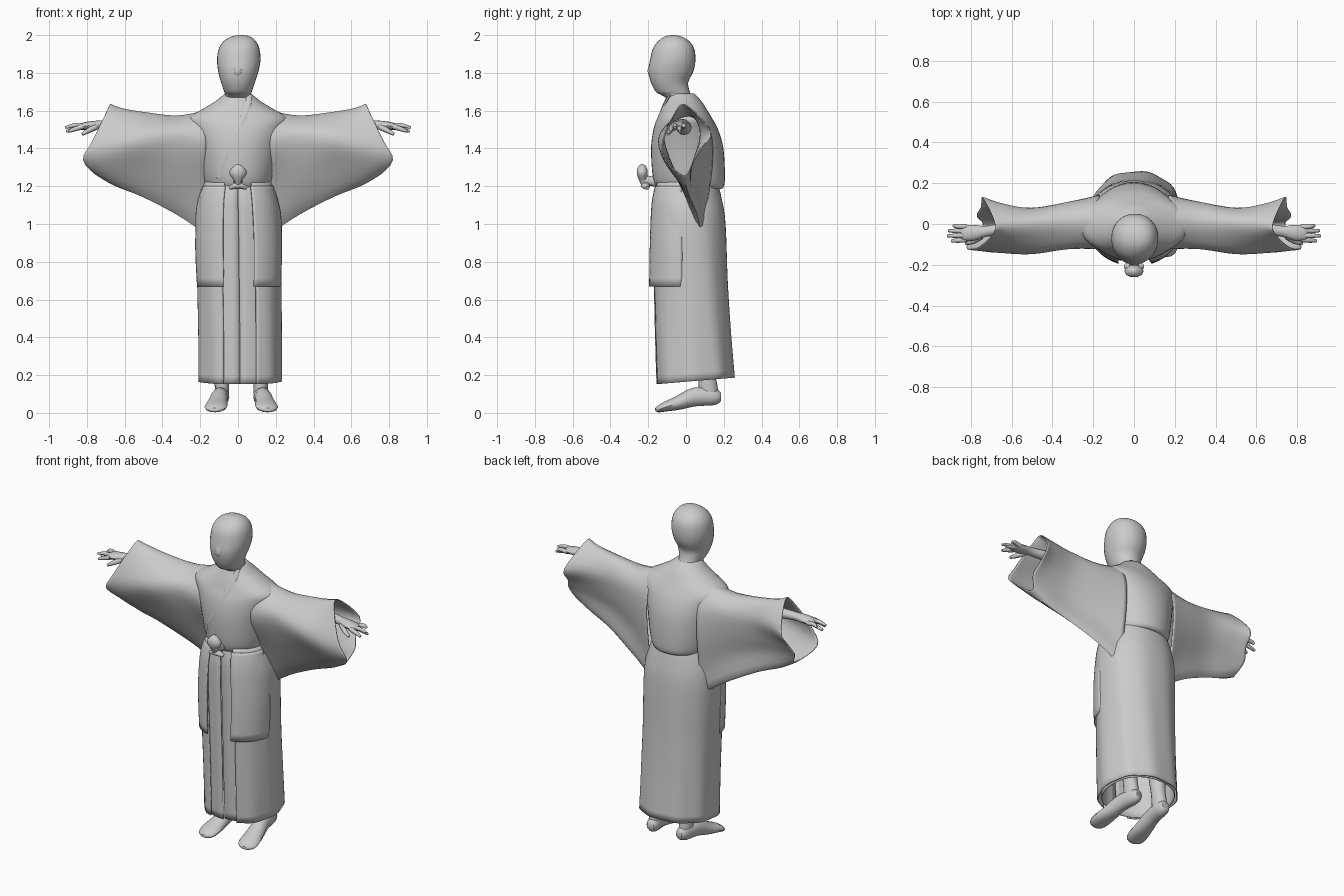
import bpy, bmesh, math
from mathutils import Vector

if "Cube" in bpy.data.objects:
    bpy.data.objects.remove(bpy.data.objects["Cube"])

grey = bpy.data.materials.new("stone grey")
grey.use_nodes = True
COLOUR = (0.6, 0.6, 0.6, 1)
grey.diffuse_color = COLOUR
grey.node_tree.nodes["Principled BSDF"].inputs["Base Color"].default_value = COLOUR


def spline(pts, n, closed=False):
    """Smooth curve through tuples of any length, n steps per span."""
    out, count = [], len(pts)
    pick = (lambda i: pts[i % count]) if closed else (lambda i: pts[max(0, min(count - 1, i))])
    for i in range(count if closed else count - 1):
        quad = [pick(i + k) for k in (-1, 0, 1, 2)]
        for s in range(n):
            t = s / n
            out.append(tuple(
                b + t * ((c - a) + t * ((2 * a - 5 * b + 4 * c - d) + t * (3 * b - 3 * c + d - a))) / 2
                for a, b, c, d in zip(*quad)))
    return out if closed else out + [tuple(pts[-1])]


def loft(name, rows, closed=True, caps=False, thick=0):
    """Skin a list of point rows."""
    bm = bmesh.new()
    grid = [[bm.verts.new(p) for p in row] for row in rows]
    n = len(grid[0])
    for lo, hi in zip(grid, grid[1:]):
        for i in range(n if closed else n - 1):
            j = (i + 1) % n
            bm.faces.new((lo[i], lo[j], hi[j], hi[i]))
    if caps:
        bm.faces.new(grid[0][::-1])
        bm.faces.new(grid[-1])
    bmesh.ops.recalc_face_normals(bm, faces=bm.faces)
    mesh = bpy.data.meshes.new(name)
    bm.to_mesh(mesh)
    bm.free()
    mesh.materials.append(grey)
    obj = bpy.data.objects.new(name, mesh)
    bpy.context.collection.objects.link(obj)
    if thick:
        mod = obj.modifiers.new("cloth", "SOLIDIFY")
        mod.thickness, mod.offset = thick, 0
    bpy.ops.object.select_all(action="DESELECT")
    obj.select_set(True)
    bpy.context.view_layer.objects.active = obj
    bpy.ops.object.shade_smooth_by_angle(angle=math.radians(50))


def body(name, profile, arc=(0, math.tau), scale=(1, 1), power=2, tilt=0, fold=0, segs=40, **kw):
    """Upright shell; profile rows are z, centre x, half width, front y, back y."""
    closed = arc == (0, math.tau) and scale[0] == scale[1]
    rows = []
    for z, cx, rx, front, back in spline(profile, 4):
        cy, ry, row = (front + back) / 2, (back - front) / 2, []
        for i in range(segs if closed else segs + 1):
            t = i / segs
            a = arc[0] + t * (arc[1] - arc[0])
            k = scale[0] + t * (scale[1] - scale[0])
            k *= 1 + fold * math.sin(9 * a + 2 * z) * max(0, 1.2 - z)
            s, c = math.sin(a), -math.cos(a)
            x = cx + k * rx * math.copysign(abs(s) ** (2 / power), s)
            y = cy + k * ry * math.copysign(abs(c) ** (2 / power), c)
            row.append((x, y, z + tilt * y * max(0, 1 - z)))
        rows.append(row)
    loft(name, rows, closed, **kw)


def tube(name, pts, segs=12):
    """Tapered tube; points are x, y, z, side radius, up radius."""
    pts = spline(pts, 3)
    pos = [Vector(p[:3]) for p in pts]
    whole = (pos[-1] - pos[0]).normalized()
    ref = Vector((0, 1, 0)) if abs(whole.z) > 0.8 else Vector((0, 0, 1))
    rows = []
    for i, p in enumerate(pts):
        d = pos[min(i + 1, len(pos) - 1)] - pos[max(i - 1, 0)]
        side = d.cross(ref).normalized()
        up = side.cross(d).normalized()
        rows.append([pos[i] + side * p[3] * math.cos(math.tau * k / segs)
                     + up * p[4] * math.sin(math.tau * k / segs) for k in range(segs)])
    loft(name, rows, caps=True)


# Head and neck
body("head", [(1.6, 0, .09, -.09, .09), (1.66, 0, .078, -.1, .055), (1.685, 0, .068, -.135, .03),
              (1.70, 0, .073, -.16, .02), (1.75, 0, .09, -.186, .012), (1.81, .002, .107, -.198, .04),
              (1.87, .004, .115, -.19, .05), (1.93, .006, .107, -.175, .043), (1.97, .01, .083, -.145, .015),
              (1.993, .015, .047, -.11, -.025), (2.0, .015, .01, -.08, -.06)],
     caps=True, segs=32, power=2.1)
tube("nose", [(0, -.178, 1.87, .012, .008), (0, -.19, 1.81, .022, .014), (0, -.18, 1.78, .016, .008)])

# Robe top, bloused over the waist at the back
body("robe_top", [(1.185, 0, .13, -.12, .15), (1.19, 0, .165, -.15, .195), (1.25, 0, .19, -.176, .206),
                  (1.4, 0, .22, -.185, .198), (1.5, 0, .25, -.172, .17), (1.56, 0, .265, -.15, .138),
                  (1.61, 0, .185, -.132, .108), (1.65, 0, .12, -.115, .082), (1.69, 0, .07, -.098, .045)],
     power=2.05, caps=True)

# Crossed collar edge
tube("collar", [(.06, -.085, 1.685, .016, .006), (.045, -.128, 1.6, .018, .006),
                (0, -.169, 1.49, .02, .006), (-.06, -.173, 1.36, .02, .006), (-.1, -.145, 1.24, .018, .006)])

# Layered skirt: wrapped inner layer, outer layer open at the front, short front panels
skirt = [(.165, .01, .218, -.165, .255), (.4, .01, .218, -.172, .237), (.68, .007, .22, -.178, .22),
         (1.0, .003, .226, -.183, .207), (1.13, 0, .208, -.18, .187), (1.22, 0, .175, -.16, .165)]
body("inner_skirt", skirt, scale=(.9, .95), power=2.2, tilt=.1, thick=.004)
body("outer_skirt", skirt, arc=(.37, math.tau - .37), power=2.2, tilt=.1, fold=.015, thick=.006, segs=60)
panel = [(.67, .005, .224, -.2, .22), (.9, .003, .232, -.196, .215), (1.1, 0, .215, -.187, .19),
         (1.2, 0, .188, -.168, .17)]
for side, label in ((1, "left"), (-1, "right")):
    body("front_panel_" + label, panel, arc=(side * .32, side * 1.45), scale=(1.01, .985), power=2.2,
         segs=14, thick=.006)

# Knot of the sash: rounded fan over a small tie
tube("sash_fan", [(0, -.215, 1.195, .012, .015), (0, -.225, 1.225, .018, .02), (0, -.232, 1.268, .047, .03),
                  (0, -.23, 1.298, .032, .026), (0, -.225, 1.315, .01, .01)], segs=10)
tube("sash_tie", [(-.045, -.205, 1.19, .012, .01), (0, -.215, 1.205, .025, .018),
                  (.045, -.205, 1.19, .012, .01)])
tube("sash_stem", [(0, -.15, 1.22, .025, .025), (0, -.225, 1.235, .02, .025)])

# Wide hanging sleeves: y, z rings from shoulder to cuff, running top, front, bottom, back
STATIONS = [
    (.17, [(.03, 1.6), (-.08, 1.55), (-.12, 1.42), (-.02, 1.2), (.08, .95), (.11, 1.1), (.14, 1.35), (.12, 1.51)]),
    (.32, [(.03, 1.57), (-.06, 1.545), (-.12, 1.46), (-.05, 1.25), (.06, 1.05), (.07, 1.2), (.1, 1.36), (.1, 1.5)]),
    (.5, [(.02, 1.587), (-.06, 1.56), (-.145, 1.45), (-.08, 1.3), (.02, 1.145), (.03, 1.27), (.06, 1.38), (.075, 1.5)]),
    (.62, [(.015, 1.607), (-.06, 1.575), (-.137, 1.43), (-.1, 1.31), (0, 1.205), (.03, 1.31), (.06, 1.39), (.1, 1.5)]),
    (.68, [(0, 1.63), (-.06, 1.585), (-.12, 1.44), (-.11, 1.34), (-.01, 1.255), (.04, 1.33), (.08, 1.4), (.13, 1.49)])]
FLARE = (0, .02, .09, .14, .06, .09, .07, .06)


def sleeve(name, side):
    rings = []
    for x, ring in STATIONS:
        reach = max(0, (x - .45) / .23) ** 2
        points = [(x + reach * f, y, z) for f, (y, z) in zip(FLARE, ring)]
        rings.append([(side * px, y, z) for px, y, z in spline(points, 4, True)])
    columns = [spline(col, 5) for col in zip(*rings)]
    loft(name, list(zip(*columns)), thick=.006)


# Hands with four fingers and a thumb
def hand(label, side):
    def limb(name, pts, segs=8):
        tube(name + label, [(side * p[0], *p[1:]) for p in pts], segs)
    limb("forearm_", [(.45, -.01, 1.51, .04, .04), (.6, -.02, 1.525, .034, .032), (.72, -.035, 1.525, .026, .024),
                      (.78, -.042, 1.522, .038, .022), (.83, -.045, 1.516, .038, .018),
                      (.85, -.045, 1.514, .025, .01)], 12)
    for i, reach in enumerate((.895, .915, .91, .885)):
        y = -.077 + .021 * i
        tip = -.045 + (y + .045) * 1.2
        z = 1.49 + .02 * (i % 2)
        limb(f"finger_{i + 1}_", [(.82, y, 1.516, .013, .013), (.865, (y + tip) / 2, z + .012, .012, .012),
                                  (reach, tip, z, .007, .007)])
    limb("thumb_", [(.75, -.06, 1.515, .017, .017), (.79, -.085, 1.495, .014, .014),
                    (.825, -.095, 1.475, .008, .008)])


# Feet, toes turned a little outward
def foot(label, side, x):
    rows = [(.183, .085, .022, .025), (.15, .085, .038, .044), (.05, .085, .043, .05),
            (-.04, .053, .053, .037), (-.11, .033, .06, .026), (-.145, .02, .048, .018), (-.16, .016, .025, .01)]
    tube("foot_" + label, [(x + side * (.14 - y) * .13, y, z, w, h) for y, z, w, h in rows])
    tube("ankle_" + label, [(x, .1, .3, .048, .05), (x, .11, .2, .04, .045),
                            (x, .117, .14, .038, .05), (x, .122, .08, .036, .05)])


for label, side, ankle_x in (("left", 1, .12), ("right", -1, -.085)):
    sleeve("sleeve_" + label, side)
    hand(label, side)
    foot(label, side, ankle_x)
